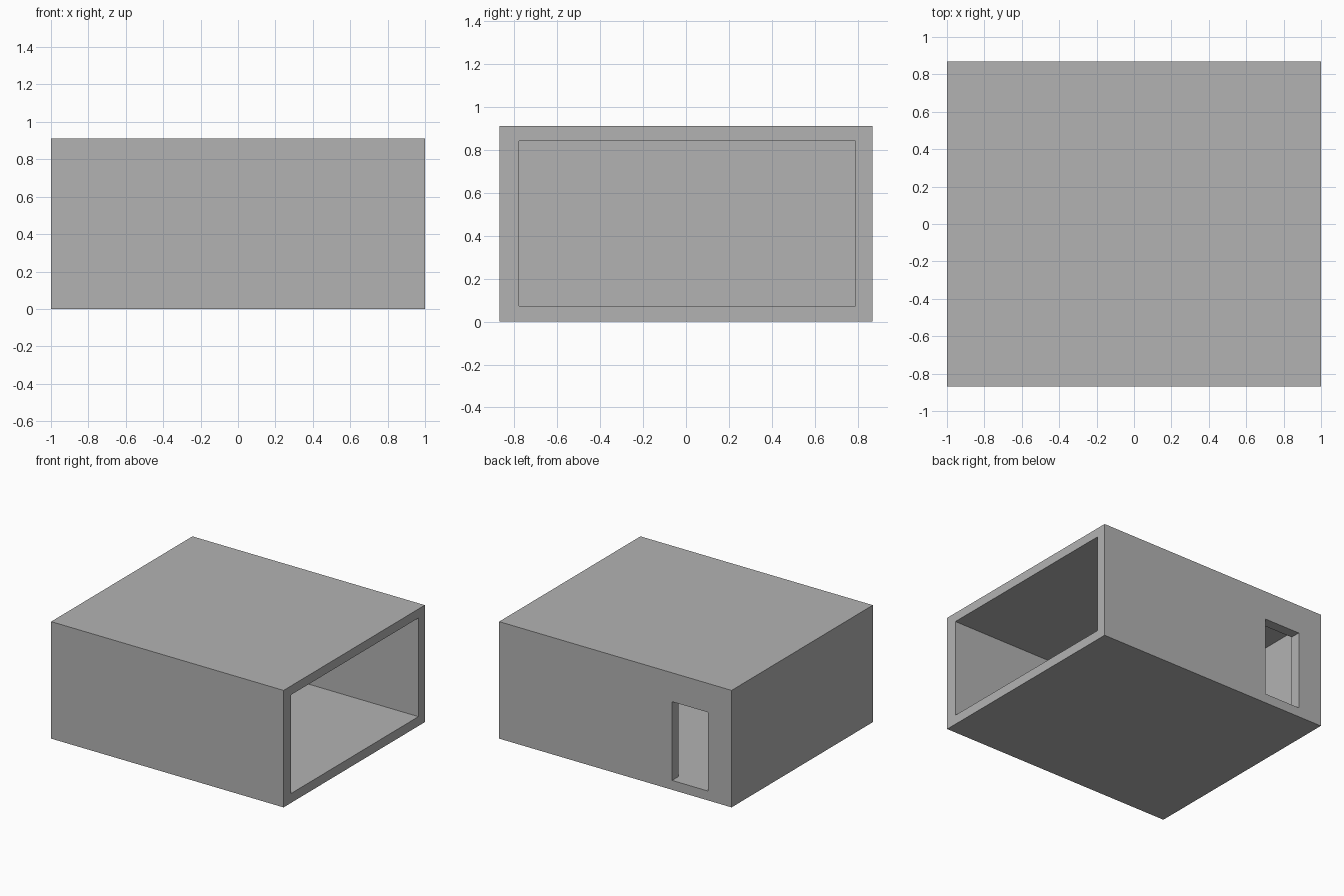
import bpy
import bmesh
from mathutils import Vector

if "Cube" in bpy.data.objects:
    bpy.data.objects.remove(bpy.data.objects["Cube"], do_unlink=True)

# Single plain colour
grey = bpy.data.materials.new("concrete_grey")
grey.use_nodes = True
colour = (0.45, 0.45, 0.45, 1)
grey.diffuse_color = colour
grey.node_tree.nodes["Principled BSDF"].inputs["Base Color"].default_value = colour


def box(name, low, high):
    """Box between two opposite corners."""
    low, high = Vector(low), Vector(high)
    bm = bmesh.new()
    bmesh.ops.create_cube(bm, size=1)
    bmesh.ops.scale(bm, vec=high - low, verts=bm.verts)
    bmesh.ops.translate(bm, vec=(low + high) / 2, verts=bm.verts)
    mesh = bpy.data.meshes.new(name)
    bm.to_mesh(mesh)
    bm.free()
    mesh.materials.append(grey)
    obj = bpy.data.objects.new(name, mesh)
    bpy.context.collection.objects.link(obj)
    return obj


def cut(target, cutter):
    """Subtract the cutter from the target, then discard the cutter."""
    cutter.hide_render = True
    mod = target.modifiers.new(cutter.name, "BOOLEAN")
    mod.operation = "DIFFERENCE"
    mod.solver = "EXACT"
    mod.object = cutter
    bpy.context.view_layer.objects.active = target
    bpy.ops.object.modifier_apply(modifier=mod.name)
    bpy.data.objects.remove(cutter, do_unlink=True)


FLOOR = 0.073

# Outer block
shell = box("room_shell", (-1, -0.868, 0), (1, 0.868, 0.91))

# Hollow interior, fully open on the +x side
cut(shell, box("room_hollow", (-0.926, -0.778, FLOOR), (1.2, 0.789, 0.84)))

# Doorway through the back wall, level with the floor
cut(shell, box("doorway", (-0.796, 0.7, FLOOR), (-0.488, 1, 0.685)))
